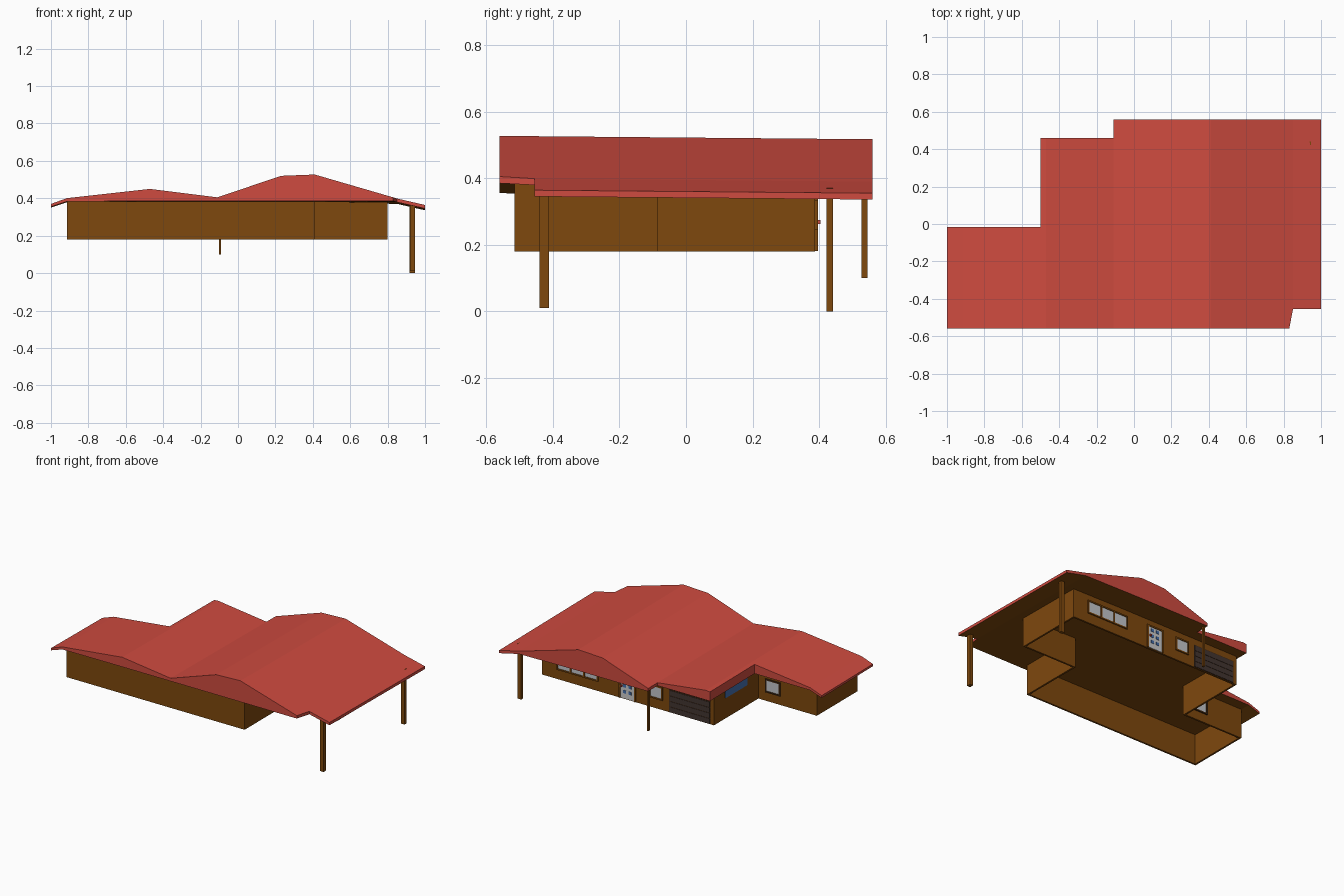
import bpy, bmesh
from math import sin

if "Cube" in bpy.data.objects:
    bpy.data.objects.remove(bpy.data.objects["Cube"])


def material(name, rgb):
    m = bpy.data.materials.new(name)
    m.diffuse_color = (*rgb, 1)
    m.use_nodes = True
    m.node_tree.nodes["Principled BSDF"].inputs["Base Color"].default_value = m.diffuse_color
    return m


RED = material("roof_red", (0.62, 0.07, 0.05))
BROWN = material("wood_brown", (0.21, 0.065, 0.004))
TRIM = material("dark_trim", (0.06, 0.025, 0.008))
GARAGE = material("garage_grey_brown", (0.055, 0.035, 0.03))
GLASS = material("pale_glass", (0.55, 0.57, 0.6))
WHITE = material("door_white", (0.8, 0.8, 0.8))
BLUE = material("blue_glass", (0.06, 0.16, 0.42))


def add_object(name, bm, *mats):
    me = bpy.data.meshes.new(name)
    bm.to_mesh(me)
    bm.free()
    for m in mats:
        me.materials.append(m)
    ob = bpy.data.objects.new(name, me)
    bpy.context.collection.objects.link(ob)
    return ob


def box(name, x, y, z, mat):
    """Box from (low, high) ranges on each axis."""
    bm = bmesh.new()
    bmesh.ops.create_cube(bm, size=1)
    for v in bm.verts:
        v.co = [r[0] + (c + 0.5) * (r[1] - r[0]) for r, c in zip((x, y, z), v.co)]
    return add_object(name, bm, mat)


def height(profile, x):
    for (x0, z0), (x1, z1) in zip(profile, profile[1:]):
        if x <= x1 + 1e-6:
            return z0 + (z1 - z0) * (x - x0) / (x1 - x0)
    return profile[-1][1]


# Roof: one folded slab with a stepped back edge and a notched front corner
top = [(-1, .37), (-.92, .40), (-.47, .45), (-.11, .405), (.23, .52), (.41, .527), (.84, .402), (1, .365)]
under = [(-1, .355), (-.91, .385), (.83, .385), (1, .346)]
xs = [-1, -.915, -.5, -.47, -.11, .23, .41, .83, 1]
ys = [-.56, -.455, -.015, .46, .56]
bm = bmesh.new()
grid = {}


def corner(i, j, k):
    if (i, j, k) not in grid:
        x, y = xs[i], ys[j]
        if x == .83 and j > 0:
            x = .85
        z = height(top if k else under, x) - .009 * (y + .56)
        grid[i, j, k] = bm.verts.new((x, y, z))
    return grid[i, j, k]


for i in range(len(xs) - 1):
    back = -.015 if xs[i] < -.5 else .46 if xs[i] < -.11 else .56
    for j in range(len(ys) - 1):
        if ys[j + 1] > back or (xs[i] >= .83 and j == 0):
            continue
        for k in (0, 1):
            bm.faces.new([corner(i + a, j + b, k) for a, b in ((0, 0), (1, 0), (1, 1), (0, 1))])
key = {v: k for k, v in grid.items()}
for e in [e for e in bm.edges if e.is_boundary and key[e.verts[0]][2] == 0]:
    a, b = e.verts
    bm.faces.new([a, b, grid[(*key[b][:2], 1)], grid[(*key[a][:2], 1)]])
bmesh.ops.recalc_face_normals(bm, faces=bm.faces)
for f in bm.faces:
    f.material_index = int(f.normal.z < -.5)
add_object("roof", bm, RED, BROWN)

# Outer walls: open-bottomed shell around the stepped footprint
plan = [(-.915, -.515), (.41, -.515), (.41, -.085), (.80, -.085),
        (.80, .388), (-.48, .388), (-.48, -.085), (-.915, -.085)]
bm = bmesh.new()
low = [bm.verts.new((x, y, .18)) for x, y in plan]
high = [bm.verts.new((x, y, .383)) for x, y in plan]
for i in range(len(plan)):
    n = (i + 1) % len(plan)
    bm.faces.new([low[i], low[n], high[n], high[i]])
walls = add_object("walls", bm, BROWN)
shell = walls.modifiers.new("thickness", "SOLIDIFY")
shell.thickness = .012
shell.offset = -1
shell.use_even_offset = True

# Porch posts
for name, x, y, z in (("front_post", (.92, .945), (-.44, -.412), (.01, .37)),
                      ("back_post", (.918, .945), (.422, .442), (0, .37)),
                      ("garage_post", (-.102, -.091), (.527, .545), (.10, .39))):
    box(name, x, y, z, BROWN)


def window(name, x0, x1, z0, z1, wall, panes, frame_mat):
    """Framed window on a wall that faces back."""
    f = .009
    step = (x1 - x0 - f) / panes
    for n, z in (("sill", z0), ("head", z1 - f)):
        box(f"{name}_{n}", (x0, x1), (wall, wall + .008), (z, z + f), frame_mat)
    for i in range(panes + 1):
        a = x0 + i * step
        box(f"{name}_mullion", (a, a + f), (wall, wall + .008), (z0 + f, z1 - f), frame_mat)
        if i < panes:
            box(f"{name}_pane", (a + f, a + step), (wall, wall + .003), (z0 + f, z1 - f), GLASS)


# Back-facing windows
window("triple_window", .38, .69, .245, .335, .388, 3, BROWN)
window("small_window", -.10, .0, .245, .335, .388, 1, BROWN)
window("wing_window", -.645, -.535, .24, .33, -.085, 1, TRIM)

# High blue window on the side wall
box("side_window", (-.484, -.48), (.035, .27), (.318, .368), BLUE)

# Door with blue lights, frame and knob
D = .388
box("door", (.11, .215), (D, D + .004), (.185, .33), WHITE)
box("door_frame_left", (.10, .11), (D, D + .008), (.182, .34), BROWN)
box("door_frame_right", (.215, .225), (D, D + .008), (.182, .34), BROWN)
box("door_frame_top", (.10, .225), (D, D + .008), (.33, .34), BROWN)
for z in (.22, .26, .30):
    for x in (.132, .172):
        box("door_light", (x, x + .022), (D, D + .006), (z, z + .02), BLUE)
box("door_knob", (.198, .208), (D, D + .016), (.262, .274), RED)

# Sectional garage door
for i in range(4):
    z = .185 + i * .037
    box("garage_panel", (-.45, -.15), (D, D + .004), (z, z + .033), GARAGE)
box("garage_backing", (-.455, -.145), (D, D + .002), (.182, .335), TRIM)
